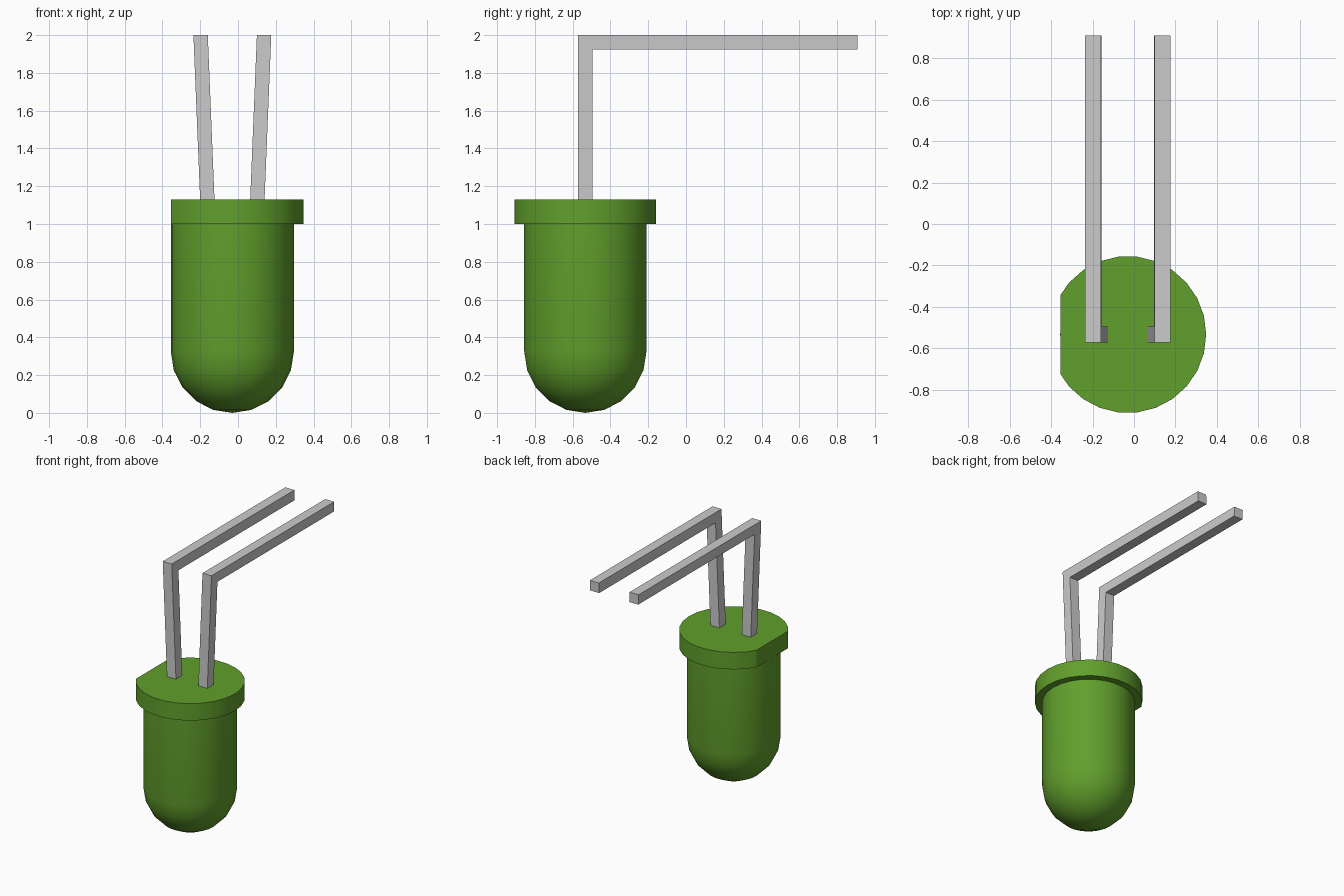
import bpy, bmesh, math
from mathutils import Vector

if "Cube" in bpy.data.objects:
    bpy.data.objects.remove(bpy.data.objects["Cube"])

CX, CY = -0.03, -0.533      # bulb axis
SIDES = 26
R = 0.326                   # bulb radius

green = bpy.data.materials.new("green_plastic")
green.diffuse_color = (0.12, 0.35, 0.025, 1)
green.use_nodes = True
green.node_tree.nodes["Principled BSDF"].inputs["Base Color"].default_value = green.diffuse_color


def finish(bm, name, mat=None, smooth=False):
    bmesh.ops.recalc_face_normals(bm, faces=bm.faces)
    me = bpy.data.meshes.new(name)
    bm.to_mesh(me)
    bm.free()
    ob = bpy.data.objects.new(name, me)
    bpy.context.collection.objects.link(ob)
    if mat:
        me.materials.append(mat)
    if smooth:
        bpy.ops.object.select_all(action='DESELECT')
        ob.select_set(True)
        bpy.context.view_layer.objects.active = ob
        bpy.ops.object.shade_smooth_by_angle(angle=math.radians(22))
    return ob


def lathe(profile):
    """Revolve (radius, z) points about the bulb axis."""
    bm = bmesh.new()
    verts = [bm.verts.new((CX + r, CY, z)) for r, z in profile]
    edges = [bm.edges.new(p) for p in zip(verts, verts[1:])]
    bmesh.ops.spin(bm, geom=verts + edges, cent=(CX, CY, 0), axis=(0, 0, 1),
                   angle=math.tau, steps=SIDES)
    bmesh.ops.remove_doubles(bm, verts=bm.verts, dist=1e-4)
    return bm


# Bulb: cylinder with a hemispherical bottom
dome = [(R * math.sin(math.radians(18 * i)), R - R * math.cos(math.radians(18 * i)))
        for i in range(6)]
finish(lathe(dome + [(R, 1.0), (0, 1.0)]), "bulb", green, True)

# Flange with one flat side
bm = lathe([(0, 1.0), (0.378, 1.0), (0.378, 1.13), (0, 1.13)])
cut = bmesh.ops.bisect_plane(bm, geom=bm.verts[:] + bm.edges[:] + bm.faces[:],
                             plane_co=(-0.355, 0, 0), plane_no=(-1, 0, 0), clear_outer=True)
bmesh.ops.holes_fill(bm, edges=[e for e in bm.edges if e.is_boundary])
finish(bm, "flange", green, True)

# Leads: L-shaped bars, leaning outward as they rise
W = 0.076
Y0, Y1 = -0.571, 0.909
outline = [(Y0, 1.13), (Y0 + W, 1.13), (Y0 + W, 2 - W), (Y1, 2 - W), (Y1, 2), (Y0, 2)]
for side, name in ((-1, "left_lead"), (1, "right_lead")):
    bm = bmesh.new()
    face = bm.faces.new([bm.verts.new((-W / 2, y, z)) for y, z in outline])
    ext = bmesh.ops.extrude_face_region(bm, geom=[face])
    bmesh.ops.translate(bm, vec=(W, 0, 0),
                        verts=[g for g in ext["geom"] if isinstance(g, bmesh.types.BMVert)])
    for v in bm.verts:
        v.co.x += CX + side * (0.1325 + 0.0355 * (v.co.z - 1.13) / 0.87)
    finish(bm, name)
